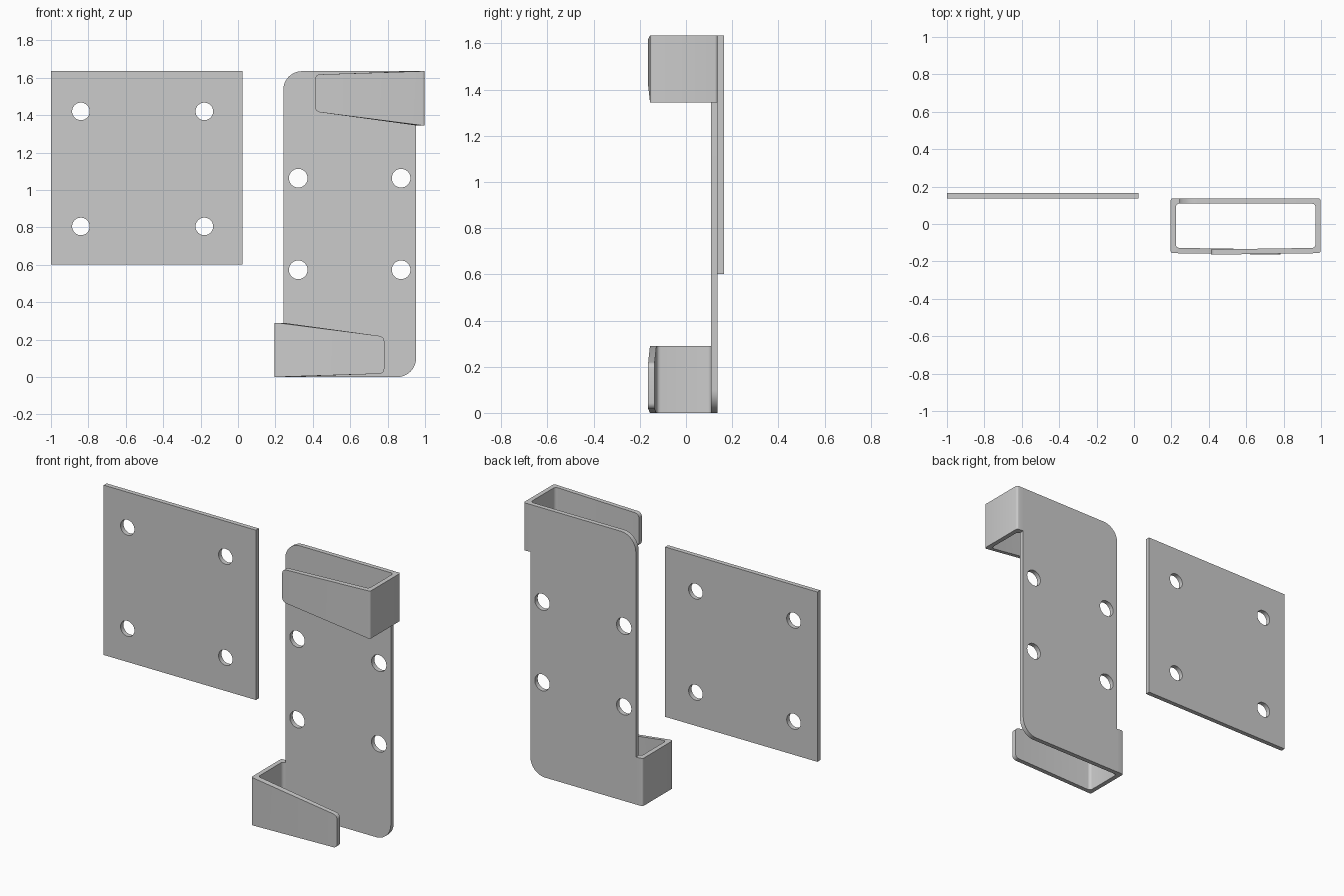
import bpy, bmesh
from math import cos, sin, pi, radians

if "Cube" in bpy.data.objects:
    bpy.data.objects.remove(bpy.data.objects["Cube"])

H = 1.635          # overall height
T = 0.028          # sheet thickness


def arc(cx, cz, r, a0, a1, n=10):
    return [(cx + r * cos(radians(a0 + (a1 - a0) * i / n)),
             cz + r * sin(radians(a0 + (a1 - a0) * i / n))) for i in range(n + 1)]


def sheet(name, outline, holes, radius, y):
    """Flat x-z plate with round holes, centred on depth y."""
    cu = bpy.data.curves.new(name, 'CURVE')
    cu.dimensions = '2D'
    cu.fill_mode = 'BOTH'
    cu.extrude = T / 2
    loops = [outline] + [arc(x, z, radius, 0, 360, 32)[:-1] for x, z in holes]
    for pts in loops:
        sp = cu.splines.new('POLY')
        sp.points.add(len(pts) - 1)
        for p, (x, z) in zip(sp.points, pts):
            p.co = (x, z, 0, 1)
        sp.use_cyclic_u = True
    ob = bpy.data.objects.new(name, cu)
    bpy.context.collection.objects.link(ob)
    ob.location.y = y
    ob.rotation_euler.x = pi / 2
    bpy.ops.object.select_all(action='DESELECT')
    ob.select_set(True)
    bpy.context.view_layer.objects.active = ob
    bpy.ops.object.convert(target='MESH')
    ob = bpy.context.object
    bm = bmesh.new()
    bm.from_mesh(ob.data)
    bmesh.ops.remove_doubles(bm, verts=bm.verts, dist=1e-5)
    bmesh.ops.recalc_face_normals(bm, faces=bm.faces)
    bm.to_mesh(ob.data)
    bm.free()


def hook(name, turned):
    """Bent strap: ear, side wall, tapered front flap with rounded tip."""
    ro, ri, n = 0.012, 0.018, 4
    x0, x1, tip, r = 0.952, 0.998, 0.412, 0.025
    z_lo = lambda x: 1.345 + max(0, 0.97 - x) * 0.132
    z_hi = lambda x: H - max(0, 0.97 - x) * 0.032
    outer = [(x0, 0.137)] + arc(x1 - ro, 0.137 - ro, ro, 90, 0, n) \
        + arc(x1 - ro, -0.156 + ro, ro, 0, -90, n)
    inner = [(x0, 0.109)] + arc(x1 - T - ri, 0.109 - ri, ri, 90, 0, n) \
        + arc(x1 - T - ri, -0.128 + ri, ri, 0, -90, n)
    inset = [0] * len(outer)
    for i in range(7):
        a = pi / 2 * i / 6
        x = tip + r - r * sin(a)
        d = 0.008 * (x1 - x) / (x1 - tip)
        outer.append((x, -0.156 - d))
        inner.append((x, -0.128 - d))
        inset.append(r * (1 - cos(a)))
    bm = bmesh.new()
    rings = []
    for o, i, c in zip(outer, inner, inset):
        lo, hi = z_lo(o[0]) + c, z_hi(o[0]) - c
        ring = [(*o, lo), (*o, hi), (*i, hi), (*i, lo)]
        if turned:
            ring = [(1.194 - x, y, H - z) for x, y, z in ring]
        rings.append([bm.verts.new(p) for p in ring])
    for a, b in zip(rings, rings[1:]):
        for k in range(4):
            j = (k + 1) % 4
            bm.faces.new((a[k], a[j], b[j], b[k]))
    bm.faces.new(rings[0])
    bm.faces.new(rings[-1])
    bmesh.ops.recalc_face_normals(bm, faces=bm.faces)
    me = bpy.data.meshes.new(name)
    bm.to_mesh(me)
    bm.free()
    bpy.context.collection.objects.link(bpy.data.objects.new(name, me))


# Separate square mounting plate
sheet("mounting_plate",
      [(-1, 0.602), (0.025, 0.602), (0.025, H), (-1, H)],
      [(x, z) for x in (-0.84, -0.18) for z in (0.805, 1.42)], 0.047, 0.151)

# Bracket back plate, two opposite corners rounded
sheet("bracket_back",
      [(0.242, 0)] + arc(0.852, 0.1, 0.1, -90, 0) + [(0.952, H)]
      + arc(0.342, H - 0.1, 0.1, 90, 180) + [(0.242, 0.29)],
      [(x, z) for x in (0.322, 0.872) for z in (0.573, 1.063)], 0.05, 0.123)

# Retaining hooks at opposite corners
hook("top_hook", False)
hook("bottom_hook", True)

# Smooth shading with crisp edges
bpy.ops.object.select_all(action='SELECT')
bpy.context.view_layer.objects.active = bpy.data.objects["top_hook"]
bpy.ops.object.shade_smooth_by_angle(angle=radians(30))
